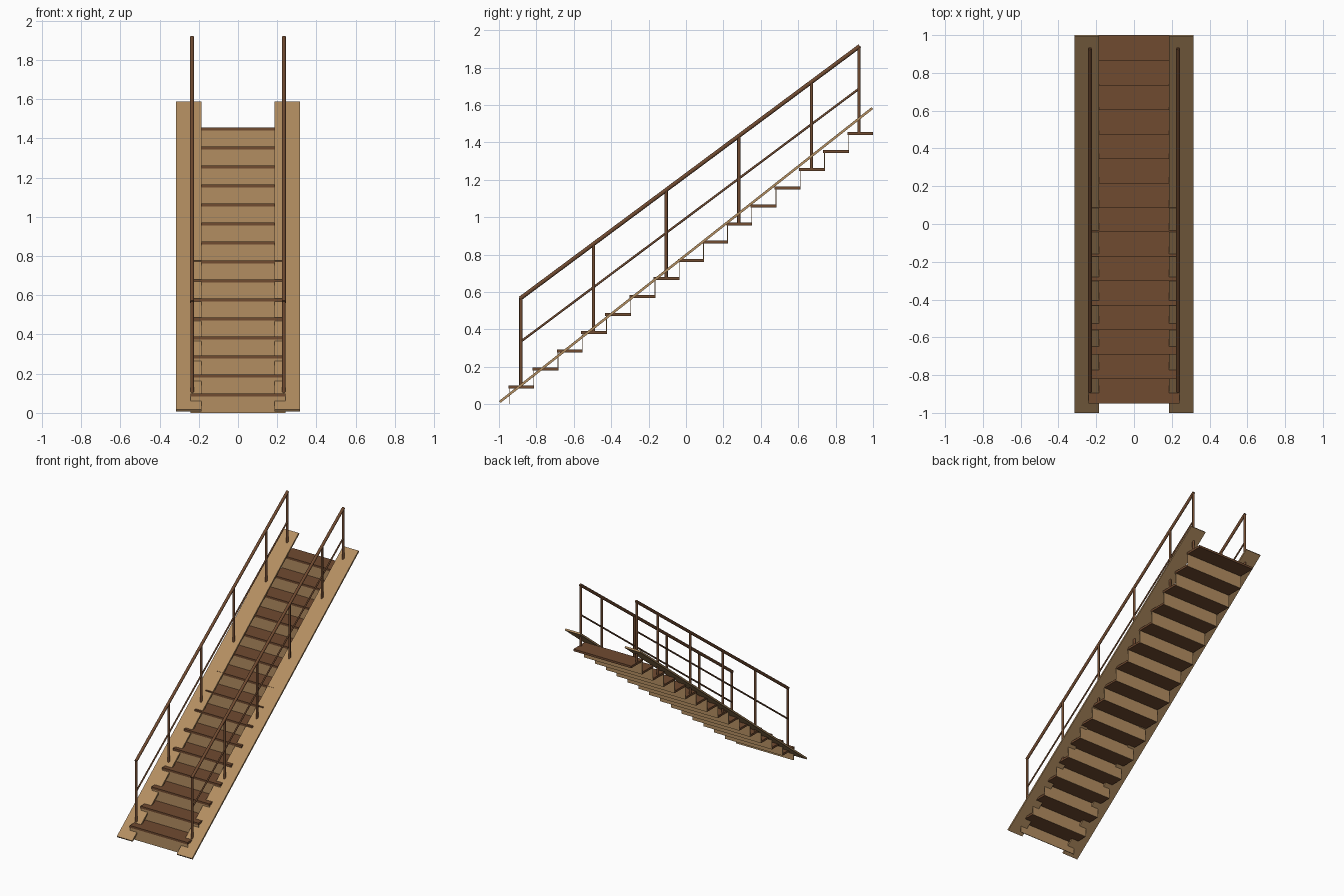
import bpy
import math
from mathutils import Vector

if "Cube" in bpy.data.objects:
    bpy.data.objects.remove(bpy.data.objects["Cube"], do_unlink=True)


def material(name, color):
    m = bpy.data.materials.new(name)
    m.use_nodes = True
    m.diffuse_color = (*color, 1)
    m.node_tree.nodes["Principled BSDF"].inputs["Base Color"].default_value = (*color, 1)
    return m


TAN = material("tan wood", (0.45, 0.27, 0.12))
BROWN = material("brown wood", (0.162, 0.069, 0.030))


def box(name, center, size, mat, tilt=0.0):
    bpy.ops.mesh.primitive_cube_add(size=1, location=center, rotation=(tilt, 0, 0))
    ob = bpy.context.object
    ob.name = name
    ob.scale = size
    bpy.ops.object.transform_apply(location=False, rotation=False, scale=True)
    ob.data.materials.append(mat)
    return ob


def rod(name, start, end, radius):
    a, b = Vector(start), Vector(end)
    bpy.ops.mesh.primitive_cylinder_add(vertices=10, radius=radius, depth=(b - a).length,
                                        location=(a + b) / 2)
    ob = bpy.context.object
    ob.name = name
    ob.rotation_euler = (b - a).to_track_quat('Z', 'Y').to_euler()
    ob.data.materials.append(BROWN)
    bpy.ops.object.shade_smooth_by_angle(angle=math.radians(40))
    return ob


# Stair layout
STEPS, RUN, RISE = 15, 0.1295, 0.0968
FRONT, DEPTH, THICK = -0.95, 0.138, 0.016
FIRST_TOP, WIDTH = 0.1, 0.484


def tread_top(i):
    return FIRST_TOP + RISE * i


# Treads and thin risers
for i in range(STEPS):
    y, top = FRONT + RUN * i, tread_top(i)
    box(f"tread_{i + 1}", (0, y + DEPTH / 2, top - THICK / 2), (WIDTH, DEPTH, THICK), BROWN)
    low = tread_top(i - 1) - THICK if i else 0.0
    high = top - THICK
    box(f"riser_{i + 1}", (0, y + 0.007, (low + high) / 2), (WIDTH, 0.004, high - low), TAN)

# Sloping side boards, handrails and posts, one set per side
foot, head = Vector((0, -0.996, 0.012)), Vector((0, 0.996, 1.583))
slope = head - foot
tilt = math.atan2(slope.z, slope.y)
RAIL_START, RAIL_END = -0.883, 0.925


def rail_z(y, z0, z1):
    return z0 + (z1 - z0) * (y - RAIL_START) / (RAIL_END - RAIL_START)


for side, s in (("left", 1), ("right", -1)):
    mid = (foot + head) / 2
    box(f"side_board_{side}", (s * 0.2505, mid.y, mid.z), (0.129, slope.length, 0.013), TAN, tilt)
    x = s * 0.234
    rod(f"handrail_{side}", (x, RAIL_START - 0.004, 0.565), (x, RAIL_END + 0.004, 1.915), 0.011)
    rod(f"middle_rail_{side}", (x, RAIL_START, 0.335), (x, RAIL_END, 1.687), 0.006)
    # Posts stand on every third tread, with the last on the top tread
    for n, step in enumerate((0, 3, 6, 9, 12, 14)):
        y = RAIL_START + RUN * step
        if step == STEPS - 1:
            y = RAIL_END
        rod(f"post_{side}_{n + 1}", (x, y, tread_top(step) - 0.008),
            (x, y, rail_z(y, 0.567, 1.915)), 0.009)
